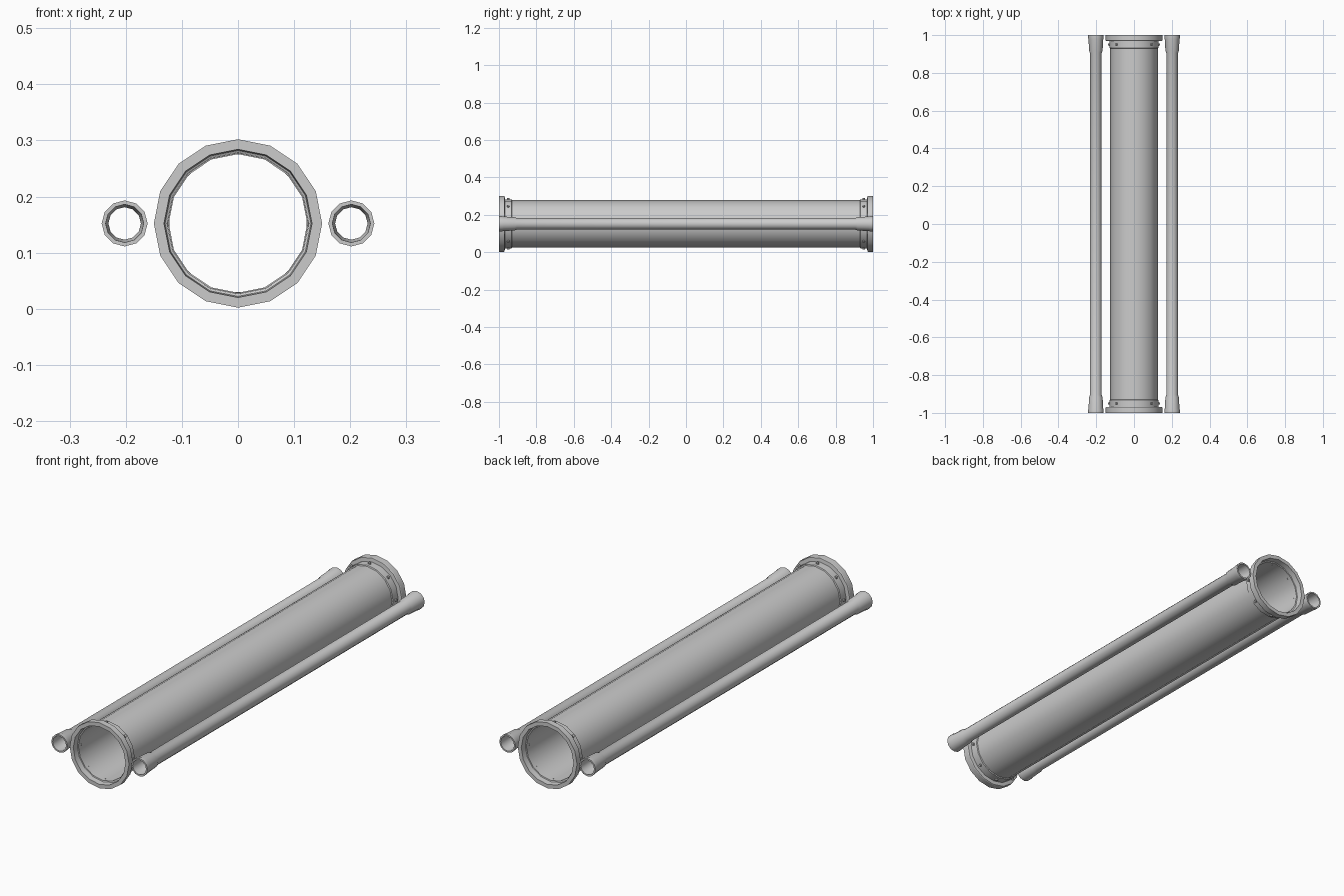
import bpy, bmesh, math
from mathutils import Matrix, Vector

if "Cube" in bpy.data.objects:
    bpy.data.objects.remove(bpy.data.objects["Cube"])

Z = 0.152  # height of every pipe axis


def lathe(name, profile, sides, x=0.0):
    """Spin a closed (y, radius) profile about the y axis at (x, Z)."""
    bm = bmesh.new()
    rings = []
    for i in range(sides):
        a = math.pi / 2 + 2 * math.pi * i / sides
        rings.append([bm.verts.new((x + r * math.cos(a), y, Z + r * math.sin(a)))
                      for y, r in profile])
    n = len(profile)
    for i in range(sides):
        a, b = rings[i], rings[(i + 1) % sides]
        for j in range(n):
            k = (j + 1) % n
            bm.faces.new((a[j], a[k], b[k], b[j]))
    return finish(name, bm)


def finish(name, bm):
    bmesh.ops.recalc_face_normals(bm, faces=bm.faces)
    me = bpy.data.meshes.new(name)
    bm.to_mesh(me)
    bm.free()
    ob = bpy.data.objects.new(name, me)
    bpy.context.collection.objects.link(ob)
    bpy.ops.object.select_all(action='DESELECT')
    bpy.context.view_layer.objects.active = ob
    ob.select_set(True)
    bpy.ops.object.shade_smooth_by_angle(angle=math.radians(32))
    return ob


# Large central tube
lathe("main_tube", [(-0.975, 0.126), (0.975, 0.126), (0.975, 0.1235), (-0.975, 0.1235)], 16)

# End flanges with collars, and radial bolts through each collar
flange = [(1.0, 0.15), (0.973, 0.15), (0.970, 0.148), (0.968, 0.131), (0.932, 0.131),
          (0.930, 0.1262), (0.972, 0.1262), (0.974, 0.130), (1.0, 0.132)]
for label, s in (("front", -1), ("back", 1)):
    lathe(label + "_flange", [(s * y, r) for y, r in flange], 16)
    bm = bmesh.new()
    for i in range(8):
        a = i * math.pi / 4
        d = Vector((math.cos(a), 0, math.sin(a)))
        rot = d.to_track_quat('Z', 'Y').to_matrix().to_4x4()
        pos = Vector((0, s * 0.95, Z)) + d * 0.130
        bmesh.ops.create_cone(bm, cap_ends=True, segments=8, radius1=0.007,
                              radius2=0.006, depth=0.015,
                              matrix=Matrix.Translation(pos) @ rot)
    finish(label + "_collar_bolts", bm)

# Slim side pipes with flared sockets at both ends
outer = [(0.905, 0.031), (0.918, 0.036), (0.975, 0.0385), (0.985, 0.041), (1.0, 0.041)]
inner = [(1.0, 0.034), (0.94, 0.032), (0.93, 0.029)]
half = outer + inner
profile = half + [(-y, r) for y, r in reversed(half)]
for label, s in (("left", -1), ("right", 1)):
    lathe(label + "_side_pipe", profile, 12, s * 0.202)
